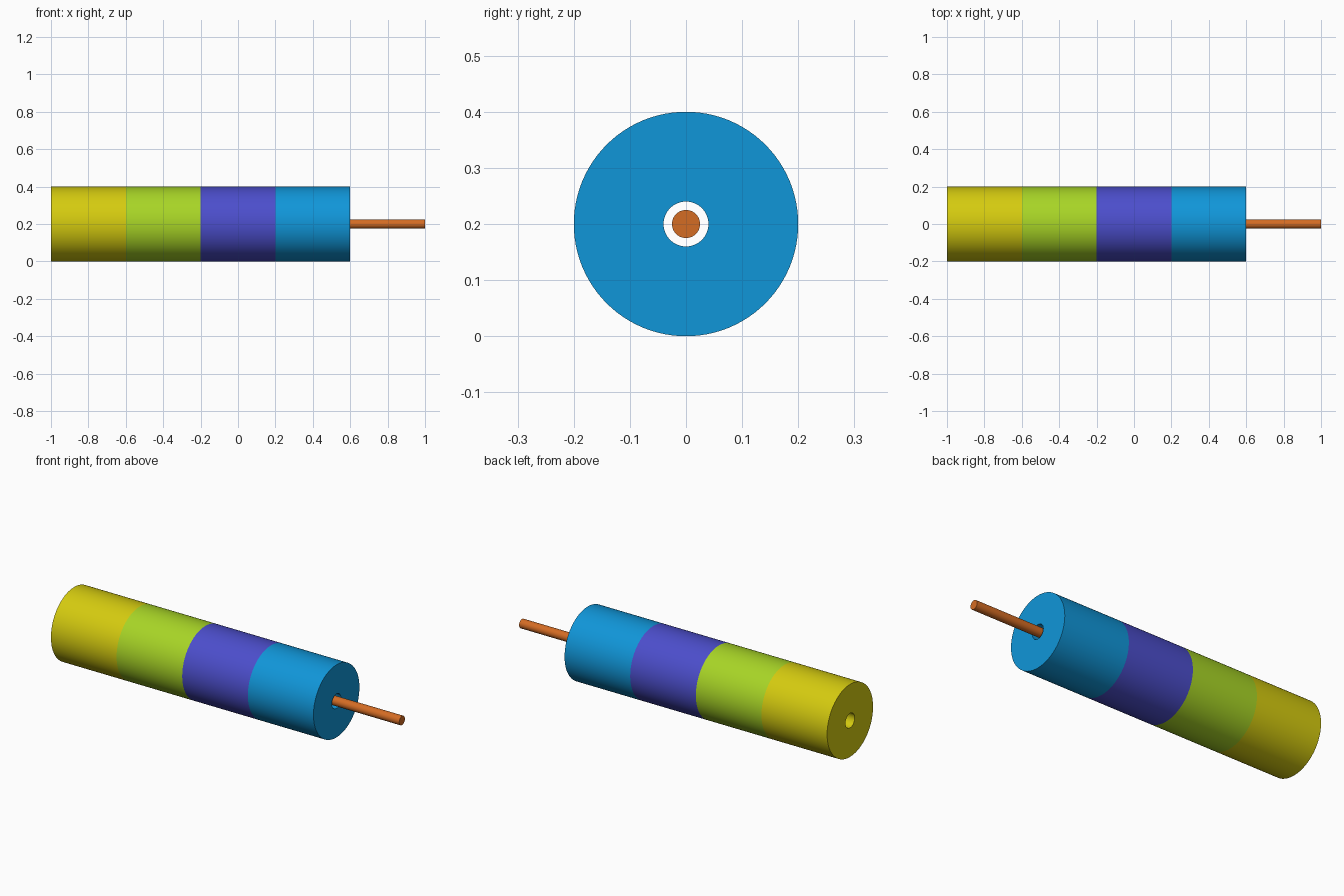
import bpy, bmesh, math

if "Cube" in bpy.data.objects:
    bpy.data.objects.remove(bpy.data.objects["Cube"])

SIDES = 96
AXIS_Z = 0.2


def material(name, rgb):
    """Flat material from 0-255 display values."""
    def linear(c):
        c /= 255
        return c / 12.92 if c <= 0.04045 else ((c + 0.055) / 1.055) ** 2.4
    mat = bpy.data.materials.new(name)
    mat.diffuse_color = (*[linear(c) for c in rgb], 1)
    mat.use_nodes = True
    mat.node_tree.nodes["Principled BSDF"].inputs["Base Color"].default_value = mat.diffuse_color
    return mat


def lathe(name, profile, mat, sides):
    """Revolve a closed or axis-ended (x, radius) profile around the x axis."""
    bm = bmesh.new()
    rings = []
    for x, r in profile:
        rings.append([bm.verts.new((x, r * math.cos(2 * math.pi * i / sides),
                                    r * math.sin(2 * math.pi * i / sides)))
                      for i in range(sides)])
    solid = len(profile) == 2
    pairs = [(0, 1)] if solid else [(k, (k + 1) % len(rings)) for k in range(len(rings))]
    for a, b in pairs:
        for i in range(sides):
            j = (i + 1) % sides
            bm.faces.new((rings[a][i], rings[a][j], rings[b][j], rings[b][i]))
    if solid:
        for ring in rings:
            bm.faces.new(ring)
    bmesh.ops.recalc_face_normals(bm, faces=bm.faces)
    mesh = bpy.data.meshes.new(name)
    bm.to_mesh(mesh)
    bm.free()
    mesh.materials.append(mat)
    obj = bpy.data.objects.new(name, mesh)
    obj.location.z = AXIS_Z
    bpy.context.collection.objects.link(obj)
    bpy.ops.object.select_all(action='DESELECT')
    obj.select_set(True)
    bpy.context.view_layer.objects.active = obj
    bpy.ops.object.shade_smooth_by_angle(angle=math.radians(30))
    return obj


# Four bored sleeves, end to end
sleeves = [("yellow", (213, 203, 15)), ("lime", (168, 213, 38)),
           ("violet", (76, 78, 204)), ("blue", (16, 150, 217))]
for k, (colour, rgb) in enumerate(sleeves):
    x0 = -1 + 0.4 * k
    x1 = x0 + 0.4
    lathe(colour + "_sleeve", [(x0, 0.04), (x0, 0.2), (x1, 0.2), (x1, 0.04)],
          material(colour, rgb), SIDES)

# Thin rod running loosely through the bore and out of the blue end
lathe("rod", [(-0.6, 0.025), (1.0, 0.025)], material("copper", (212, 108, 36)), 48)
